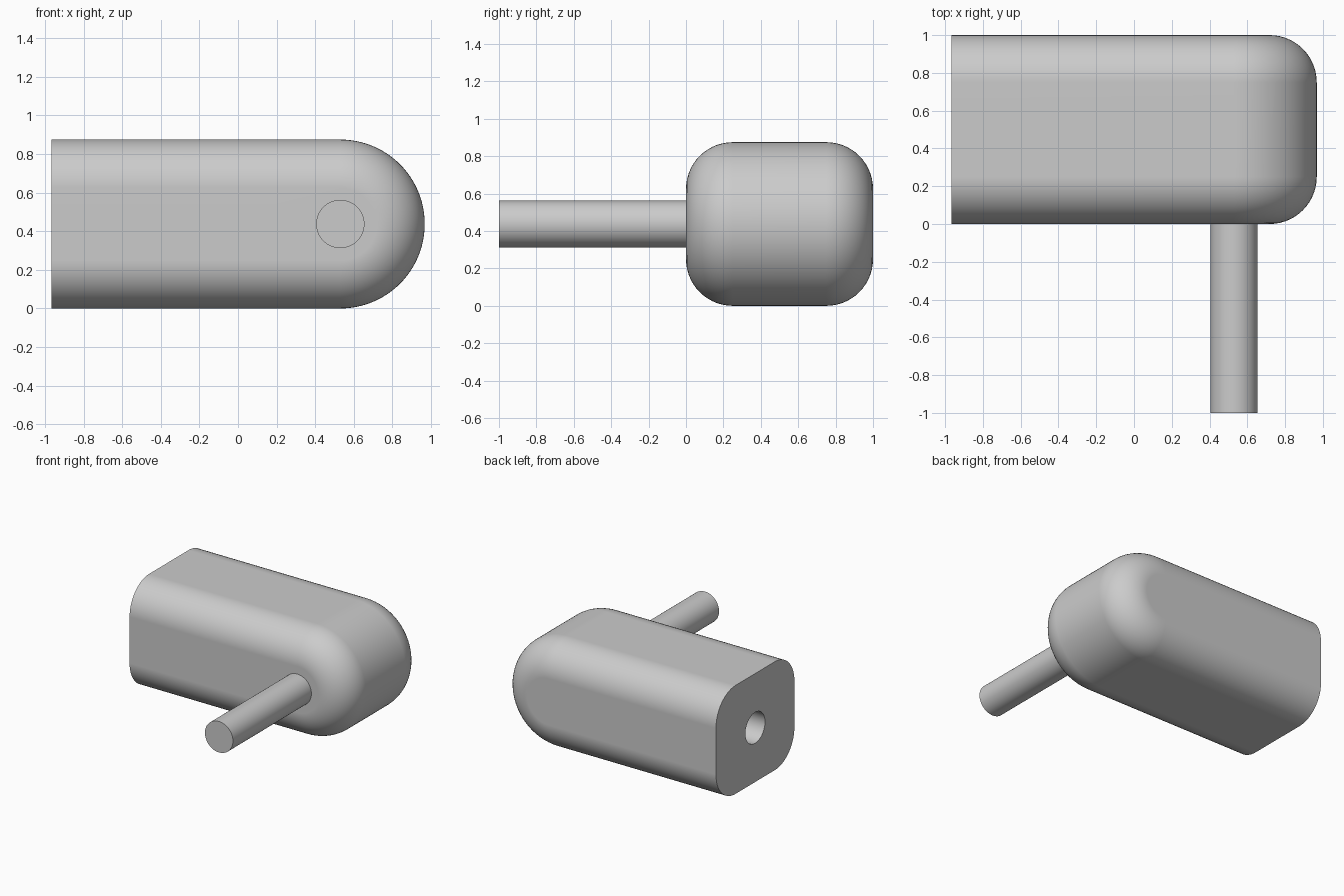
import bpy, bmesh, math
from mathutils import Matrix

if "Cube" in bpy.data.objects:
    bpy.data.objects.remove(bpy.data.objects["Cube"], do_unlink=True)

R = 0.4375         # half height of the body and radius of its round end
FILLET = 0.25
BACK_X, PIVOT_X = -0.9675, 0.53
PIN_R = 0.125

grey = bpy.data.materials.new("plain_grey")
grey.use_nodes = True
colour = (0.6, 0.6, 0.6, 1)
grey.diffuse_color = colour
grey.node_tree.nodes["Principled BSDF"].inputs["Base Color"].default_value = colour


def make_object(name, bm):
    bmesh.ops.recalc_face_normals(bm, faces=bm.faces)
    mesh = bpy.data.meshes.new(name)
    bm.to_mesh(mesh)
    bm.free()
    mesh.materials.append(grey)
    obj = bpy.data.objects.new(name, mesh)
    bpy.context.collection.objects.link(obj)
    return obj


def cylinder(name, radius, length, matrix):
    bm = bmesh.new()
    bmesh.ops.create_cone(bm, cap_ends=True, segments=64, radius1=radius,
                          radius2=radius, depth=length, matrix=matrix)
    return make_object(name, bm)


def finish(obj):
    bpy.ops.object.select_all(action='DESELECT')
    obj.select_set(True)
    bpy.context.view_layer.objects.active = obj
    bpy.ops.object.shade_smooth_by_angle(angle=math.radians(30))
    weighted = obj.modifiers.new("flat_faces", 'WEIGHTED_NORMAL')
    weighted.keep_sharp = True


# Body: round-ended outlines stacked along y, filleted at front and back
def outline(bm, y, radius, steps=48):
    points = [(BACK_X, -radius)]
    for i in range(steps + 1):
        a = math.pi * (i / steps - 0.5)
        points.append((PIVOT_X + radius * math.cos(a), radius * math.sin(a)))
    points.append((BACK_X, radius))
    return [bm.verts.new((x, y, R + z)) for x, z in points]


STEPS = 14
layers = []
for i in range(STEPS + 1):
    a = math.pi / 2 * i / STEPS
    layers.append((FILLET * (1 - math.cos(a)), R - FILLET + FILLET * math.sin(a)))
layers += [(1 - y, r) for y, r in reversed(layers)]

bm = bmesh.new()
rings = [outline(bm, y, r) for y, r in layers]
for lower, upper in zip(rings, rings[1:]):
    for j in range(len(lower) - 1):
        bm.faces.new((lower[j], lower[j + 1], upper[j + 1], upper[j]))
bm.faces.new(rings[0])
bm.faces.new(rings[-1])
bm.faces.new([ring[0] for ring in rings] + [ring[-1] for ring in reversed(rings)])
body = make_object("body", bm)

# Socket: blind round hole in the flat end
cutter = cylinder("socket_cutter", PIN_R, 2.0,
                  Matrix.Translation((BACK_X, 0.5, R)) @ Matrix.Rotation(math.pi / 2, 4, 'Y'))
cutter.hide_render = True
cut = body.modifiers.new("socket", 'BOOLEAN')
cut.operation = 'DIFFERENCE'
cut.solver = 'EXACT'
cut.object = cutter
bpy.context.view_layer.objects.active = body
bpy.ops.object.modifier_apply(modifier=cut.name)
bpy.data.objects.remove(cutter, do_unlink=True)
finish(body)

# Pin: plain rod standing out of the front
pin = cylinder("pin", PIN_R, 1.02,
               Matrix.Translation((PIVOT_X, -0.49, R)) @ Matrix.Rotation(math.pi / 2, 4, 'X'))
finish(pin)
